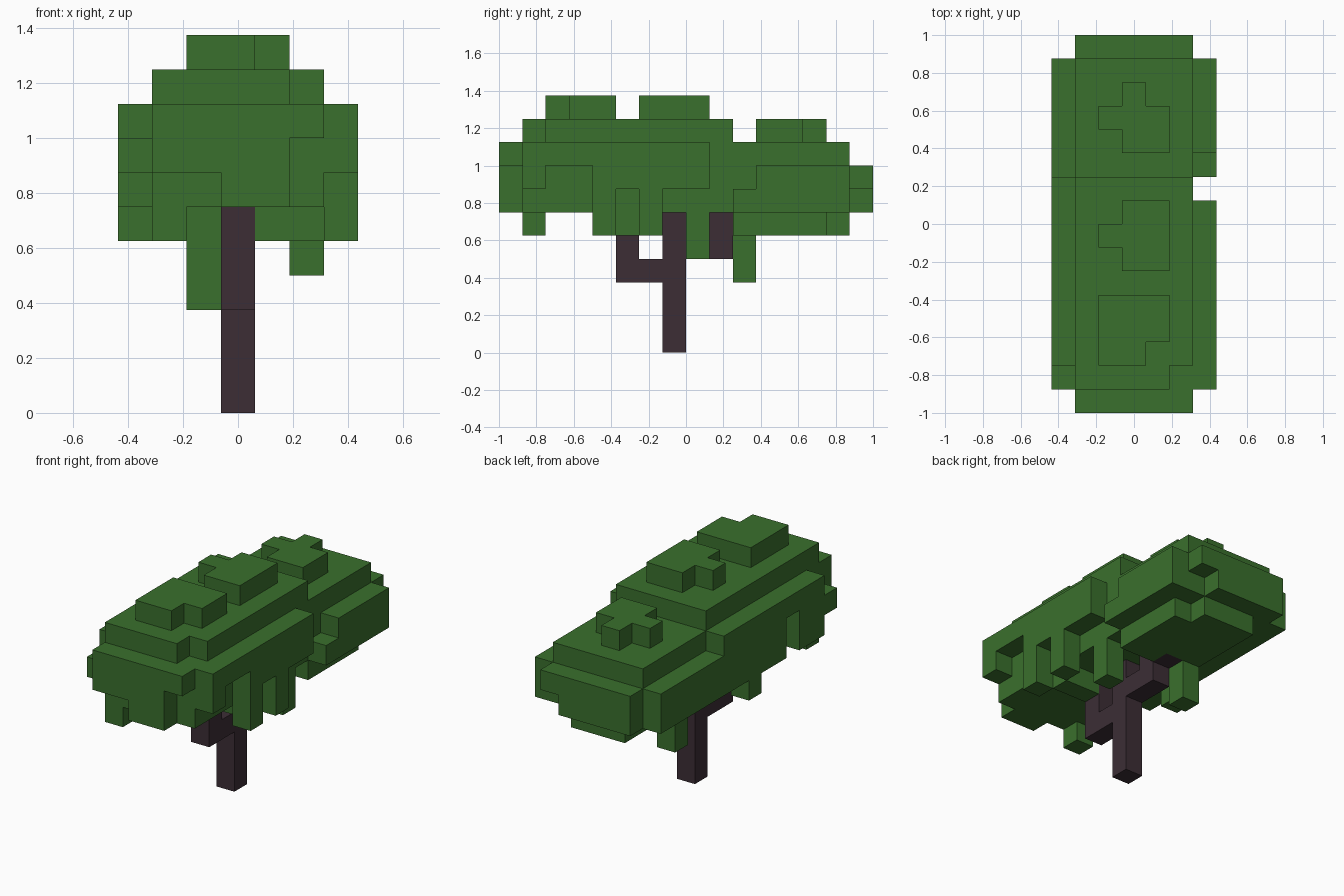
import bpy, bmesh, math
from mathutils import Vector

if "Cube" in bpy.data.objects:
    bpy.data.objects.remove(bpy.data.objects["Cube"], do_unlink=True)

S = 0.125  # block size
ORIGIN = Vector((-3.5, -8, 0))


def material(name, rgb):
    m = bpy.data.materials.new(name)
    m.use_nodes = True
    m.diffuse_color = (*rgb, 1)
    bsdf = m.node_tree.nodes["Principled BSDF"]
    bsdf.inputs["Base Color"].default_value = (*rgb, 1)
    bsdf.inputs["Roughness"].default_value = 1
    return m


def box(xs, ys, zs):
    """Blocks in inclusive index ranges."""
    span = lambda r: range(r[0], r[1] + 1) if isinstance(r, tuple) else (r,)
    return {(x, y, z) for x in span(xs) for y in span(ys) for z in span(zs)}


def build(name, cells, solid, mat):
    """Skin the cells, leaving out faces hidden between blocks."""
    bm = bmesh.new()
    for c in cells:
        for axis in range(3):
            for sign in (-1, 1):
                n = [0, 0, 0]
                n[axis] = sign
                if tuple(a + b for a, b in zip(c, n)) in solid:
                    continue
                normal = Vector(n)
                u = Vector([float(i == (axis + 1) % 3) for i in range(3)])
                v = normal.cross(u)
                mid = Vector(c) + Vector((.5, .5, .5)) + normal / 2 + ORIGIN
                bm.faces.new([bm.verts.new((mid + a * u / 2 + b * v / 2) * S)
                              for a, b in ((-1, -1), (1, -1), (1, 1), (-1, 1))])
    bmesh.ops.remove_doubles(bm, verts=bm.verts, dist=0.001)
    mesh = bpy.data.meshes.new(name)
    bm.to_mesh(mesh)
    bm.free()
    mesh.materials.append(mat)
    ob = bpy.data.objects.new(name, mesh)
    bpy.context.collection.objects.link(ob)


# Trunk with a front and a back branch
trunk = box(3, 7, (0, 5)) | box(3, (5, 6), 3) | box(3, 5, (4, 5))
trunk |= box(3, 8, 4) | box(3, 9, (4, 5)) | box(3, 10, 5)

# Main canopy, with its front and back ends
leaves = box((1, 5), (1, 14), (6, 8))
leaves |= box((1, 5), 0, 8) | box((1, 4), 0, 7) | box((3, 4), 0, 6)
leaves |= box((1, 5), 15, 7) | box((1, 4), 15, 6)

# Upper layer and the three crowns
leaves |= box((1, 5), (1, 9), 9) - box(5, 1, 9)
leaves |= box((2, 4), (2, 4), 10) - box(4, 2, 10)
leaves |= box((3, 4), (6, 8), 10) | box(2, 7, 10)
leaves |= box((3, 4), (11, 12), 9) | box(2, 12, 9) | box(3, 13, 9)

# Left side skirt
leaves |= box(6, (1, 8), 8) | box(6, 1, 7) | box(6, (4, 8), 7)
leaves |= box(6, 4, (5, 6)) | box(6, 6, (5, 6))
leaves |= box(6, (11, 14), (6, 7)) | box(6, 10, 6)

# Right side skirt
leaves |= box(0, 1, 7) | box(0, (2, 9), 8) | box(0, (2, 14), (6, 7))
leaves -= box(0, 4, (6, 7))
leaves |= box(0, 7, 5)

# Lower leaf slab and hanging clumps
leaves |= box((2, 4), (10, 14), 5) | box(5, (10, 13), 5)
leaves |= box(1, 1, 5) | box((4, 5), 5, 5)
leaves |= box(5, 8, (4, 5)) | box(2, 10, (3, 5))
leaves -= trunk

solid = trunk | leaves
build("trunk", trunk, solid, material("dark bark", (0.045, 0.027, 0.036)))
build("canopy", leaves, solid, material("leaf green", (0.042, 0.162, 0.026)))
